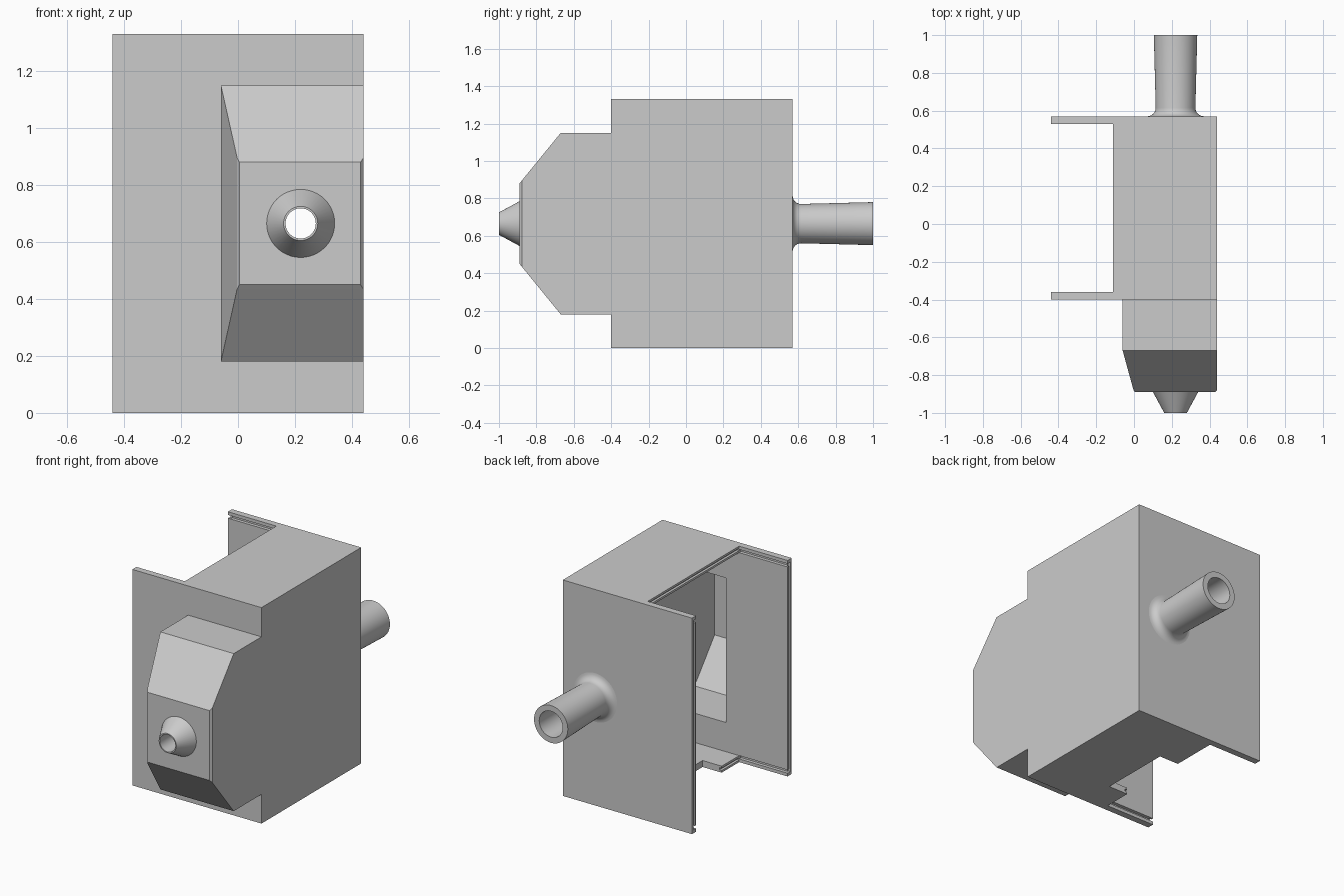
import bpy, bmesh, math

if "Cube" in bpy.data.objects:
    bpy.data.objects.remove(bpy.data.objects["Cube"])

grey = bpy.data.materials.new("plain grey")
grey.diffuse_color = (0.6, 0.6, 0.6, 1)
grey.use_nodes = True
grey.node_tree.nodes["Principled BSDF"].inputs["Base Color"].default_value = grey.diffuse_color

CX, CZ = 0.22, 0.665          # axis shared by nozzle and rear pipe


def finish(name, bm):
    bmesh.ops.recalc_face_normals(bm, faces=bm.faces)
    me = bpy.data.meshes.new(name)
    bm.to_mesh(me)
    bm.free()
    ob = bpy.data.objects.new(name, me)
    bpy.context.collection.objects.link(ob)
    me.materials.append(grey)
    return ob


def loft(name, sections):
    """Rectangular sections (y, x0, x1, z0, z1) skinned along y."""
    bm = bmesh.new()
    rings = [[bm.verts.new(p) for p in ((a, y, c), (b, y, c), (b, y, d), (a, y, d))]
             for y, a, b, c, d in sections]
    for r, s in zip(rings, rings[1:]):
        for i in range(4):
            j = (i + 1) % 4
            bm.faces.new((r[i], r[j], s[j], s[i]))
    bm.faces.new(rings[0])
    bm.faces.new(rings[-1])
    return finish(name, bm)


def box(name, x0, x1, y0, y1, z0, z1):
    return loft(name, [(y0, x0, x1, z0, z1), (y1, x0, x1, z0, z1)])


def lathe(name, profile, n=48):
    """Closed (radius, y) profile turned about the shared y axis."""
    bm = bmesh.new()
    rings = [[bm.verts.new((CX + r * math.cos(2 * math.pi * i / n), y,
                            CZ + r * math.sin(2 * math.pi * i / n)))
              for i in range(n)] for r, y in profile]
    for k in range(len(rings)):
        r, s = rings[k], rings[(k + 1) % len(rings)]
        for i in range(n):
            j = (i + 1) % n
            bm.faces.new((r[i], r[j], s[j], s[i]))
    ob = finish(name, bm)
    smooth(ob)
    return ob


def smooth(ob):
    bpy.ops.object.select_all(action='DESELECT')
    ob.select_set(True)
    bpy.context.view_layer.objects.active = ob
    bpy.ops.object.shade_smooth_by_angle(angle=math.radians(30))


def boolean(ob, tool, op='DIFFERENCE'):
    bpy.context.view_layer.objects.active = ob
    m = ob.modifiers.new("bool", 'BOOLEAN')
    m.operation, m.solver, m.object = op, 'EXACT', tool
    bpy.ops.object.modifier_apply(modifier=m.name)
    bpy.data.objects.remove(tool)


def bore(y0, y1, r, n=48):
    bm = bmesh.new()
    bmesh.ops.create_cone(bm, cap_ends=True, segments=n, radius1=r, radius2=r, depth=y1 - y0)
    ob = finish("bore_cutter", bm)
    ob.rotation_euler.x = math.pi / 2
    ob.location = (CX, (y0 + y1) / 2, CZ)
    bpy.context.view_layer.update()
    return ob


# Housing with tapered front snout
body = box("housing", -0.44, 0.44, -0.40, 0.57, 0, 1.33)
snout = loft("snout", [(-0.38, -0.06, 0.44, 0.18, 1.15), (-0.67, -0.06, 0.44, 0.18, 1.15),
                       (-0.878, -0.003, 0.44, 0.435, 0.895), (-0.89, 0.005, 0.43, 0.45, 0.88)])
boolean(body, snout, 'UNION')

# Hollow inside, open on the left, with top and bottom cut back between the walls
boolean(body, box("cavity", -0.5, 0.40, -0.36, 0.53, 0.04, 1.29))
boolean(body, box("side_opening", -0.5, -0.11, -0.36, 0.53, -0.1, 1.43))
boolean(body, loft("snout_cavity", [(-0.30, -0.02, 0.40, 0.22, 1.11),
                                    (-0.655, -0.02, 0.40, 0.22, 1.11),
                                    (-0.85, 0.035, 0.40, 0.46, 0.87)]))
boolean(body, box("bottom_notch", -0.2, 0.02, -0.19, 0.25, -0.1, 0.1))

# Locating grooves around the open rim
for y0, y1, e0, e1 in ((-0.38, -0.34, -0.387, -0.373), (0.51, 0.55, 0.543, 0.557)):
    for z in (0.02, 1.29):
        boolean(body, box("wall_groove", -0.5, -0.11, y0, y1, z, z + 0.02))
    boolean(body, box("end_groove", -0.5, -0.425, e0, e1, 0.02, 1.31))
for z in (0.013, 1.303):
    boolean(body, box("panel_groove", -0.2, -0.095, -0.36, 0.53, z, z + 0.014))

# Bores through the snout face and back wall
boolean(body, bore(-0.95, -0.80, 0.053))
boolean(body, bore(0.45, 0.65, 0.08))

# Conical nozzle and flared rear pipe
lathe("nozzle", [(0.12, -0.889), (0.06, -1.0), (0.053, -1.0), (0.053, -0.889)])
flare = [(0.15 - 0.045 * math.sin(a), 0.57 + 0.045 * (1 - math.cos(a)))
         for a in [math.radians(15 * i) for i in range(7)]]
lathe("rear_pipe", flare + [(0.115, 1.0), (0.08, 1.0), (0.08, 0.57)])
